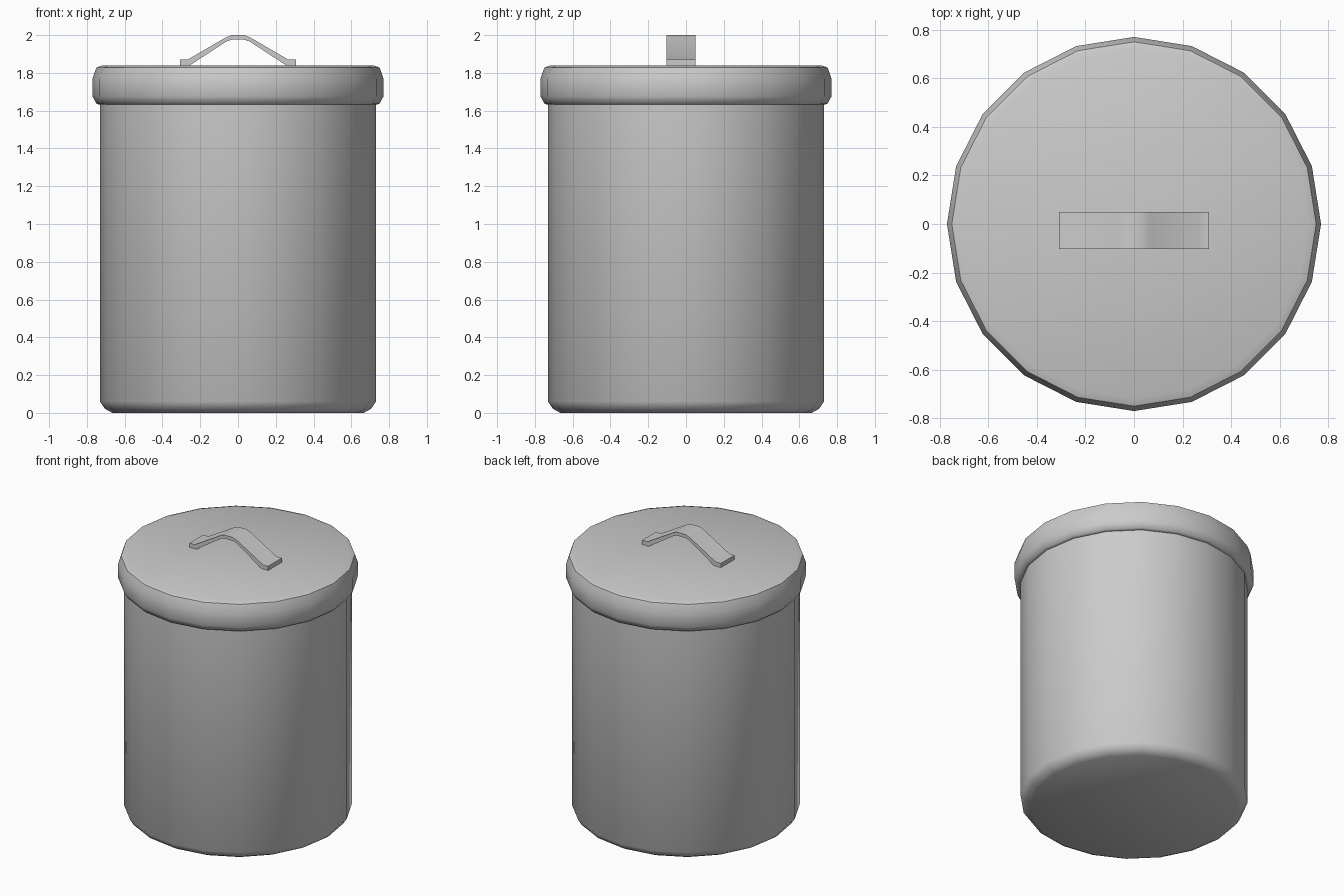
import bpy, bmesh, math

if "Cube" in bpy.data.objects:
    bpy.data.objects.remove(bpy.data.objects["Cube"])

SIDES = 20


def finish(bm, name, angle):
    bmesh.ops.recalc_face_normals(bm, faces=bm.faces)
    mesh = bpy.data.meshes.new(name)
    bm.to_mesh(mesh)
    bm.free()
    obj = bpy.data.objects.new(name, mesh)
    bpy.context.collection.objects.link(obj)
    bpy.ops.object.select_all(action='DESELECT')
    obj.select_set(True)
    bpy.context.view_layer.objects.active = obj
    bpy.ops.object.shade_smooth_by_angle(angle=math.radians(angle))
    return obj


def lathe(name, profile):
    """Closed solid of revolution from (radius, z) points, low to high."""
    bm = bmesh.new()
    rings = []
    for r, z in profile:
        rings.append([bm.verts.new((r * math.cos(a), r * math.sin(a), z))
                      for a in (2 * math.pi * i / SIDES for i in range(SIDES))])
    for lo, hi in zip(rings, rings[1:]):
        for i in range(SIDES):
            j = (i + 1) % SIDES
            bm.faces.new((lo[i], lo[j], hi[j], hi[i]))
    bm.faces.new(rings[0][::-1])
    bm.faces.new(rings[-1])
    return finish(bm, name, 40)


# Can body with a rounded bottom edge
lathe("can_body", [(0.665, 0), (0.705, 0.022), (0.73, 0.06), (0.73, 1.70)])

# Overhanging lid with rounded edges
lathe("lid", [(0.735, 1.632), (0.75, 1.638), (0.77, 1.675), (0.77, 1.77),
              (0.75, 1.828), (0.718, 1.84)])

# Bent strap handle: mirrored half profile, extruded across y
upper = [(0.308, 1.87), (0.267, 1.87), (0.066, 1.987), (0.034, 2.0)]
lower = [(0.034, 1.976), (0.062, 1.966), (0.258, 1.838), (0.308, 1.838)]
outline = ([(-x, z) for x, z in upper] + upper[::-1]
           + lower[::-1] + [(-x, z) for x, z in lower])
bm = bmesh.new()
face = bm.faces.new([bm.verts.new((x, -0.103, z)) for x, z in outline])
ext = bmesh.ops.extrude_face_region(bm, geom=[face])
bmesh.ops.translate(bm, vec=(0, 0.153, 0),
                    verts=[v for v in ext["geom"] if isinstance(v, bmesh.types.BMVert)])
finish(bm, "handle", 35)
